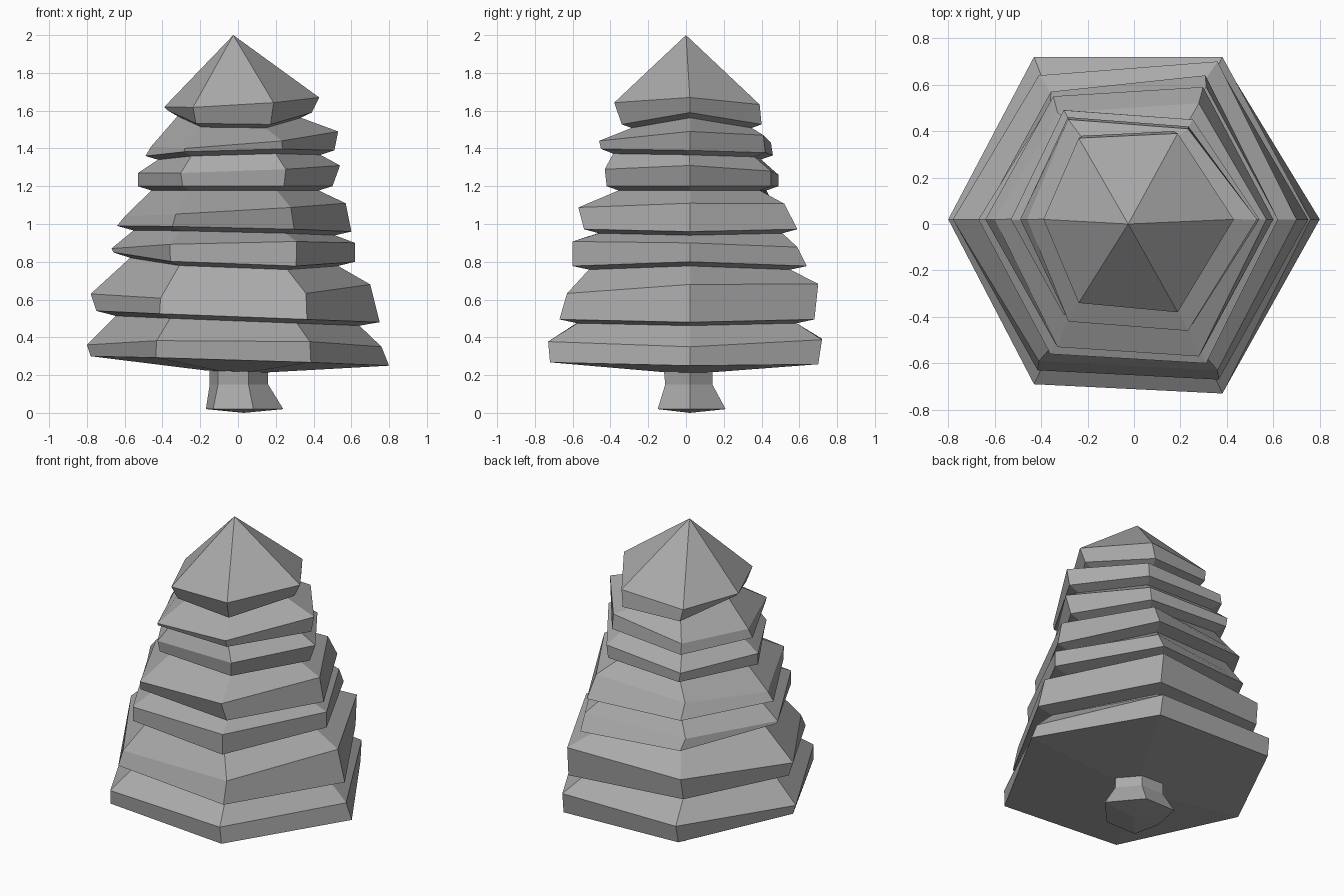
import bpy
import bmesh
from mathutils import Vector

default_cube = bpy.data.objects.get("Cube")
if default_cube:
    bpy.data.objects.remove(default_cube, do_unlink=True)

AXIS_X = -.025  # the tree leans slightly off centre


def make_material(name, value):
    material = bpy.data.materials.new(name)
    material.use_nodes = True
    colour = (value, value, value, 1)
    material.diffuse_color = colour
    shader = material.node_tree.nodes["Principled BSDF"]
    shader.inputs["Base Color"].default_value = colour
    shader.inputs["Roughness"].default_value = 0.9
    return material


def hexagon(left, right, front, back, front_skew=0, back_skew=0):
    """Uneven six-sided ring from (x, z) side points and (y, z) front and back edges.

    A skew pulls the far corner of that edge towards the axis: the -x corner
    when it is positive, the +x corner when it is negative.
    """
    (left_x, left_z), (right_x, right_z) = left, right
    half = (right_x - left_x) * .26
    tilt = (right_z - left_z) / 4

    def corner(edge, side, skew):
        y, z = edge
        pull = max(0, -side * skew)
        y -= pull if y > 0 else -pull
        return Vector((AXIS_X + side * half, y, z + side * tilt))

    return [
        Vector((right_x, .02, right_z)),
        corner(back, 1, back_skew),
        corner(back, -1, back_skew),
        Vector((left_x, .02, left_z)),
        corner(front, -1, front_skew),
        corner(front, 1, front_skew),
    ]


def average(ring):
    return sum(ring, Vector()) / len(ring)


def draw_in(ring, amount, drop):
    """Pull a ring towards a point on the axis below it."""
    centre = average(ring) - Vector((0, 0, drop))
    return [point.lerp(centre, amount) for point in ring]


def close_with_fan(bm, verts, tip):
    tip_vert = bm.verts.new(tip)
    for i, vert in enumerate(verts):
        bm.faces.new((vert, verts[(i + 1) % len(verts)], tip_vert))


def loft(name, rings, material, top=None, bottom=None):
    """Skin the rings from top to bottom and close both ends."""
    bm = bmesh.new()
    loops = [[bm.verts.new(point) for point in ring] for ring in rings]
    for upper, lower in zip(loops, loops[1:]):
        for i in range(len(upper)):
            j = (i + 1) % len(upper)
            bm.faces.new((upper[i], upper[j], lower[j], lower[i]))
    close_with_fan(bm, loops[0], top or average(rings[0]))
    close_with_fan(bm, loops[-1], bottom or average(rings[-1]))
    bmesh.ops.recalc_face_normals(bm, faces=bm.faces[:])
    mesh = bpy.data.meshes.new(name)
    bm.to_mesh(mesh)
    bm.free()
    mesh.materials.append(material)
    tree_part = bpy.data.objects.new(name, mesh)
    bpy.context.scene.collection.objects.link(tree_part)
    return tree_part


grey = make_material("plain grey", 0.4)

# Upper and lower rim of each foliage tier, from the crown down:
# left, right, front, back; then the skew of the back edge
tiers = [
    (((-.39, 1.62), (.43, 1.67), (-.38, 1.63), (.39, 1.62)),
     ((-.37, 1.6), (.39, 1.59), (-.34, 1.53), (.4, 1.53)), .02),
    (((-.46, 1.41), (.53, 1.49), (-.46, 1.42), (.45, 1.45)),
     ((-.49, 1.36), (.51, 1.39), (-.45, 1.39), (.46, 1.37)), -.04),
    (((-.53, 1.27), (.54, 1.31), (-.43, 1.28), (.49, 1.27)),
     ((-.53, 1.2), (.5, 1.2), (-.42, 1.2), (.49, 1.2)), -.04),
    (((-.6, 1.04), (.57, 1.11), (-.57, 1.07), (.52, 1.09)),
     ((-.64, .99), (.6, .96), (-.54, .98), (.59, .98)), .04),
    (((-.67, .87), (.62, .9), (-.6, .9), (.59, .87)),
     ((-.66, .85), (.62, .8), (-.6, .79), (.64, .79)), .07),
    (((-.78, .63), (.7, .68), (-.63, .62), (.7, .67)),
     ((-.75, .54), (.75, .48), (-.67, .51), (.68, .51)), .06),
    (((-.8, .36), (.76, .35), (-.73, .38), (.72, .39)),
     ((-.78, .3), (.8, .25), (-.72, .28), (.7, .27)), 0),
]

# Foliage: each tier starts inside the one above and tucks in underneath
neck = None
for number, (upper_data, lower_data, back_skew) in enumerate(tiers, start=1):
    upper = hexagon(*upper_data, .04, back_skew)
    lower = hexagon(*lower_data, .04, back_skew)
    lowest = number == len(tiers)
    rings = [upper, lower]
    if neck:
        hidden_top = [n + (n - u) * .3 for n, u in zip(neck, upper)]
        rings = [hidden_top, neck] + rings
        tip = None
    else:
        tip = Vector((AXIS_X, 0, 2))
    neck = draw_in(lower, .8 if lowest else .14, .07 if lowest else .16)
    loft(f"foliage_tier_{number}", rings + [neck], grey, top=tip)

# Trunk: short hexagonal stub with a flared foot
trunk_rings = [
    hexagon((-.15, .26), (.16, .26), (-.12, .26), (.14, .26)),
    hexagon((-.15, .15), (.16, .15), (-.11, .15), (.14, .15)),
    hexagon((-.17, .02), (.24, .02), (-.15, .02), (.21, .02)),
]
loft("trunk", trunk_rings, grey, bottom=Vector((.03, .02, 0)))
